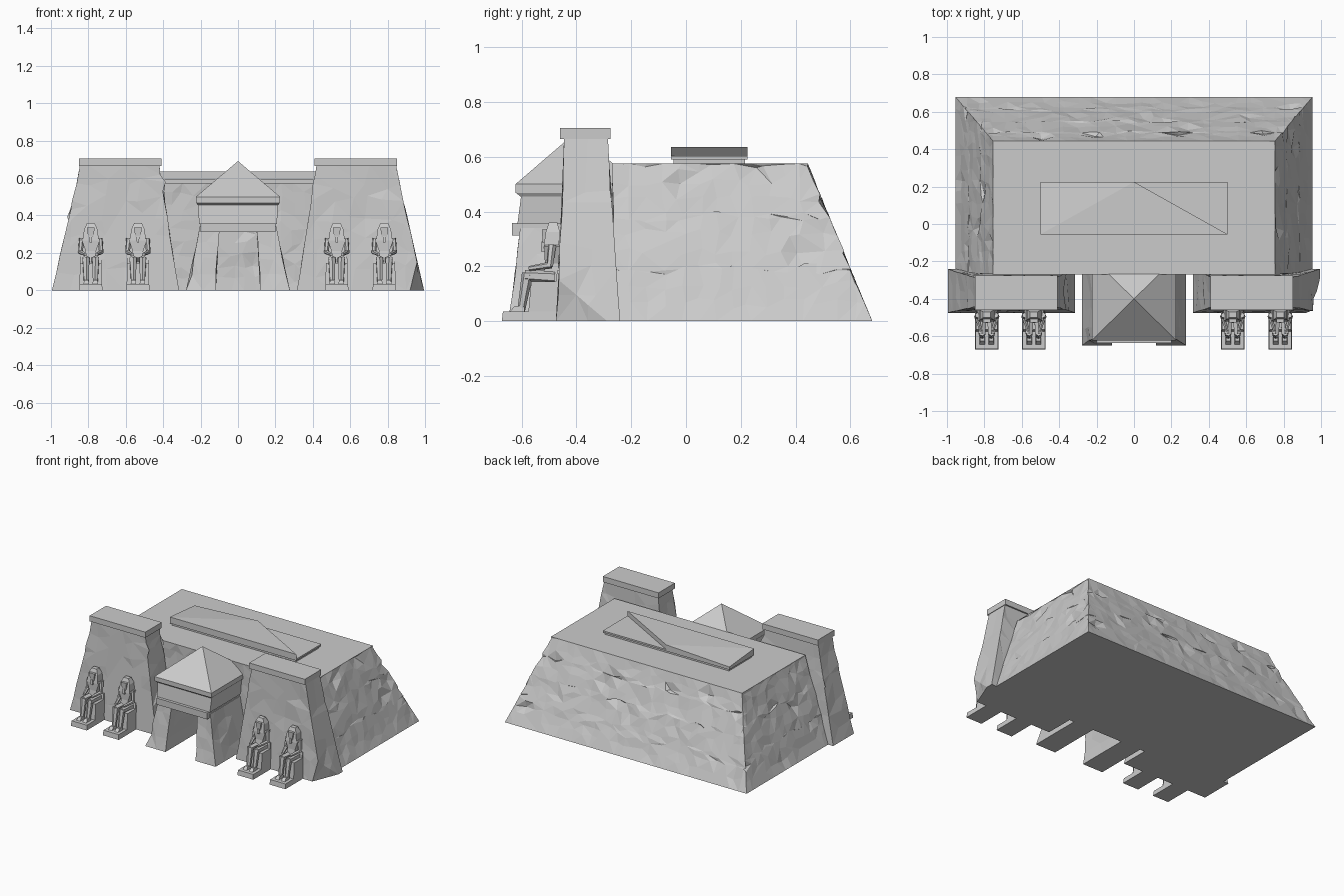
import bpy, bmesh, random
from mathutils import Vector, Matrix, geometry

random.seed(4)
old = bpy.data.objects.get("Cube")
if old:
    bpy.data.objects.remove(old, do_unlink=True)

stone = bpy.data.materials.new("grey_stone")
stone.use_nodes = True
colour = (0.6, 0.6, 0.6, 1)
stone.diffuse_color = colour
stone.node_tree.nodes["Principled BSDF"].inputs["Base Color"].default_value = colour


def finish(bm, name):
    """Turn a bmesh into a flat-shaded stone object."""
    bmesh.ops.recalc_face_normals(bm, faces=bm.faces)
    mesh = bpy.data.meshes.new(name)
    bm.to_mesh(mesh)
    bm.free()
    mesh.materials.append(stone)
    obj = bpy.data.objects.new(name, mesh)
    bpy.context.collection.objects.link(obj)
    return obj


def add_taper(bm, low, high, z0, z1):
    """Tapered block between two rectangles (x0, x1, y0, y1)."""
    rings = []
    for (x0, x1, y0, y1), z in ((low, z0), (high, z1)):
        rings.append([bm.verts.new((x, y, z)) for x, y in
                      ((x0, y0), (x1, y0), (x1, y1), (x0, y1))])
    a, b = rings
    bm.faces.new(a[::-1])
    bm.faces.new(b)
    for i in range(4):
        j = (i + 1) % 4
        bm.faces.new((a[i], a[j], b[j], b[i]))


def roughen(bm, step, depth, z0, z1):
    """Break the sloping sides into irregular chipped facets."""
    for axis in range(3):
        values = [v.co[axis] for v in bm.verts]
        lo, hi = min(values), max(values)
        count = max(2, round((hi - lo) / step))
        normal = Vector([float(k == axis) for k in range(3)])
        for i in range(1, count):
            bmesh.ops.bisect_plane(
                bm, geom=bm.verts[:] + bm.edges[:] + bm.faces[:], dist=1e-5,
                plane_co=normal * (lo + (hi - lo) * i / count), plane_no=normal)
    bm.normal_update()
    moves = {}
    for v in bm.verts:
        if not z0 + 1e-4 < v.co.z < z1 - 1e-4:
            continue
        n = v.normal.copy()
        flat = all(f.normal.dot(n) > 0.99 for f in v.link_faces)
        deep = depth * (3 if random.random() < 0.07 else 1)
        move = -n * random.random() * deep
        if flat:
            side = n.orthogonal().normalized()
            up = n.cross(side)
            move += (side * random.uniform(-1, 1) + up * random.uniform(-1, 1)) * step * 0.3
        moves[v] = move
    for v, move in moves.items():
        v.co += move
        v.co.z = min(max(v.co.z, z0), z1)
    bmesh.ops.triangulate(bm, faces=bm.faces)
    bmesh.ops.dissolve_limit(bm, angle_limit=0.03, verts=bm.verts, edges=bm.edges)


def block(name, low, high, z0, z1, step=0, depth=0.006, chip=None):
    bm = bmesh.new()
    add_taper(bm, low, high, z0, z1)
    if chip:
        normal = geometry.normal(chip)
        if normal.x < 0:
            normal.negate()
        cut = bmesh.ops.bisect_plane(
            bm, geom=bm.verts[:] + bm.edges[:] + bm.faces[:],
            plane_co=chip[0], plane_no=normal, clear_outer=True)
        bmesh.ops.holes_fill(bm, edges=[e for e in bm.edges if e.is_boundary])
    bmesh.ops.recalc_face_normals(bm, faces=bm.faces)
    if step:
        roughen(bm, step, depth, z0, z1)
    return finish(bm, name)


def flip(rect, side):
    """Mirror a rectangle across x when side is -1."""
    x0, x1, y0, y1 = rect
    return rect if side > 0 else (-x1, -x0, y0, y1)


# Main hall with battered, weathered walls
block("main_hall", (-0.955, 0.955, -0.27, 0.68), (-0.755, 0.755, -0.27, 0.445),
      0, 0.575, 0.065, 0.008)

# Roof slab: a raised front wedge with a sunken right corner
base = (-0.49, 0.49, -0.045, 0.215)
block("roof_slab_base", base, base, 0.575, 0.595)
slab = (-0.5, 0.5, -0.055, 0.225)
block("roof_slab", slab, slab, 0.59, 0.602)
bm = bmesh.new()
front_l, front_r, back_m, back_l = [
    (bm.verts.new((x, y, 0.6)), bm.verts.new((x, y, z))) for x, y, z in
    ((-0.5, -0.055, 0.635), (0.5, -0.055, 0.635), (0, 0.225, 0.635), (-0.5, 0.225, 0.61))]
loop = (front_l, front_r, back_m, back_l)
bm.faces.new([p[0] for p in loop])
bm.faces.new((front_l[1], front_r[1], back_m[1]))
bm.faces.new((front_l[1], back_m[1], back_l[1]))
for p, q in zip(loop, loop[1:] + loop[:1]):
    bm.faces.new((p[0], q[0], q[1], p[1]))
finish(bm, "roof_wedge")

# Gate towers with cap stones, the left one with a broken base corner
broken = [Vector(p) for p in ((0.96, -0.465, 0.14), (0.92, -0.475, 0), (0.99, -0.3, 0))]
for side, label in ((1, "left"), (-1, "right")):
    block(label + "_tower", flip((0.315, 0.995, -0.475, -0.24), side),
          flip((0.42, 0.845, -0.445, -0.285), side), 0, 0.67, 0.1, 0.007,
          broken if side > 0 else None)
    cap = flip((0.41, 0.85, -0.46, -0.275), side)
    block(label + "_tower_cap", cap, cap, 0.665, 0.705)

    # Porch piers
    block(label + "_porch_pier", flip((0.118, 0.278, -0.65, -0.26), side),
          flip((0.098, 0.205, -0.605, -0.26), side), 0, 0.34, 0.09, 0.008)

# Porch lintel, frieze, cornice and pyramid roof
lintel = (-0.2, 0.2, -0.635, -0.26)
block("porch_lintel", lintel, lintel, 0.312, 0.358)
block("porch_frieze", (-0.208, 0.208, -0.615, -0.2), (-0.215, 0.215, -0.6, -0.2), 0.355, 0.47)
block("porch_cornice", (-0.215, 0.215, -0.605, -0.19), (-0.225, 0.225, -0.622, -0.18), 0.455, 0.47)
eave = (-0.225, 0.225, -0.622, -0.18)
block("porch_eave", eave, eave, 0.468, 0.5)
block("porch_roof", eave, (-0.001, 0.001, -0.401, -0.399), 0.5, 0.69)


def limb(bm, p, q, r0, r1, flat=1.0):
    """Six-sided tapered limb from p to q."""
    p, q = Vector(p), Vector(q)
    axis = q - p
    turn = axis.to_track_quat('Z', 'Y').to_matrix().to_4x4()
    squash = Matrix.Diagonal((1, flat, 1, 1))
    bmesh.ops.create_cone(bm, cap_ends=True, segments=6, radius1=r0, radius2=r1,
                          depth=axis.length,
                          matrix=Matrix.Translation((p + q) / 2) @ squash @ turn)


# Seated statue, modelled once around x = 0
bm = bmesh.new()
for low, high, z0, z1 in (
        ((-0.063, 0.063, -0.672, -0.44), (-0.06, 0.06, -0.668, -0.44), 0, 0.035),   # plinth
        ((-0.06, 0.06, -0.575, -0.44), (-0.058, 0.058, -0.565, -0.44), 0.035, 0.145),  # throne
        ((-0.058, 0.058, -0.475, -0.44), (-0.055, 0.055, -0.47, -0.43), 0.145, 0.185),  # backrest
        ((-0.034, 0.034, -0.525, -0.462), (-0.028, 0.028, -0.515, -0.465), 0.14, 0.21),  # waist
        ((-0.028, 0.028, -0.515, -0.465), (-0.05, 0.05, -0.517, -0.46), 0.21, 0.272),  # chest
        ((-0.05, 0.05, -0.517, -0.46), (-0.022, 0.022, -0.505, -0.468), 0.272, 0.292),  # shoulders
        ((-0.043, 0.043, -0.52, -0.465), (-0.036, 0.036, -0.512, -0.46), 0.265, 0.325),  # headdress
        ((-0.036, 0.036, -0.512, -0.46), (-0.02, 0.02, -0.5, -0.47), 0.325, 0.36),  # crown
        ((-0.014, 0.014, -0.523, -0.49), (-0.021, 0.021, -0.526, -0.49), 0.285, 0.335),  # face
        ((-0.006, 0.006, -0.53, -0.5), (-0.008, 0.008, -0.527, -0.5), 0.255, 0.29)):  # beard
    add_taper(bm, low, high, z0, z1)
for s in (-1, 1):
    limb(bm, (s * 0.022, -0.48, 0.16), (s * 0.026, -0.588, 0.166), 0.025, 0.021)    # thigh
    limb(bm, (s * 0.026, -0.578, 0.175), (s * 0.024, -0.602, 0.035), 0.021, 0.014)  # shin
    add_taper(bm, (s * 0.024 - 0.015, s * 0.024 + 0.015, -0.645, -0.59),
              (s * 0.024 - 0.012, s * 0.024 + 0.012, -0.625, -0.59), 0.033, 0.055)  # foot
    limb(bm, (s * 0.048, -0.488, 0.278), (s * 0.056, -0.497, 0.2), 0.015, 0.012)    # upper arm
    limb(bm, (s * 0.056, -0.492, 0.205), (s * 0.03, -0.572, 0.192), 0.013, 0.009)   # forearm
statue = finish(bm, "outer_right_statue")
statue.location.x = -0.787
for name, x in (("inner_right_statue", -0.535), ("inner_left_statue", 0.528),
                ("outer_left_statue", 0.782)):
    copy = bpy.data.objects.new(name, statue.data)
    copy.location.x = x
    bpy.context.collection.objects.link(copy)
